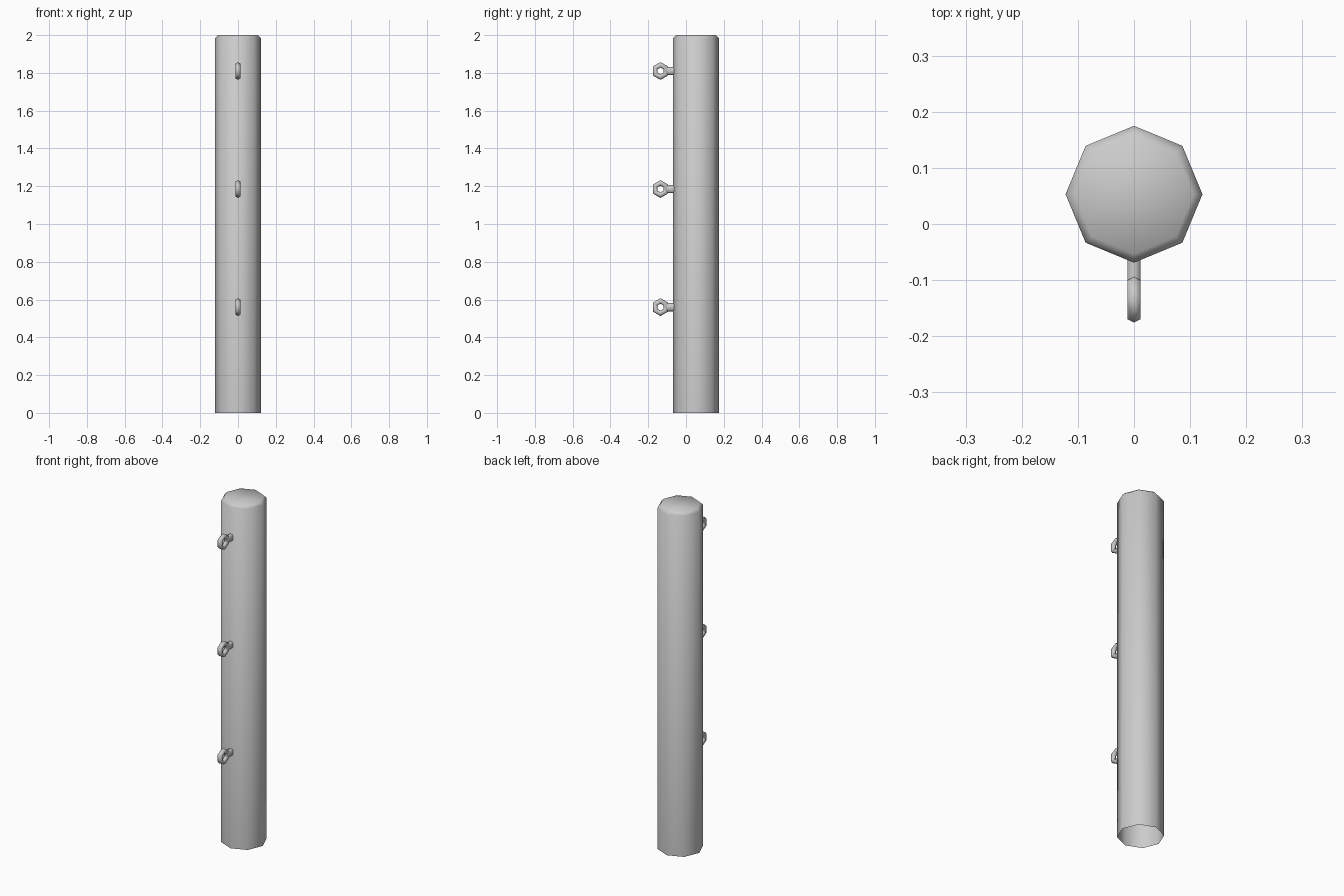
import bpy
import math

if "Cube" in bpy.data.objects:
    bpy.data.objects.remove(bpy.data.objects["Cube"])

POST_Y = 0.053
EYE_Y = -0.135


def make(name, verts, faces, angle):
    mesh = bpy.data.meshes.new(name)
    mesh.from_pydata(verts, [], faces)
    obj = bpy.data.objects.new(name, mesh)
    bpy.context.collection.objects.link(obj)
    bpy.ops.object.select_all(action='DESELECT')
    obj.select_set(True)
    bpy.context.view_layer.objects.active = obj
    bpy.ops.object.mode_set(mode='EDIT')
    bpy.ops.mesh.select_all(action='SELECT')
    bpy.ops.mesh.normals_make_consistent(inside=False)
    bpy.ops.object.mode_set(mode='OBJECT')
    bpy.ops.object.shade_smooth_by_angle(angle=math.radians(angle))
    return obj


def bridge(rings, sides, closed=False):
    count = rings if closed else rings - 1
    return [(i * sides + j, i * sides + (j + 1) % sides,
             (i + 1) % rings * sides + (j + 1) % sides, (i + 1) % rings * sides + j)
            for i in range(count) for j in range(sides)]


# Octagonal post, open underneath, chamfered and capped on top
verts = [(r * math.cos(j * math.pi / 4), POST_Y + r * math.sin(j * math.pi / 4), z)
         for r, z in [(0.122, 0), (0.122, 1.984), (0.106, 2.0)] for j in range(8)]
make("post", verts, bridge(3, 8) + [tuple(range(16, 24))], 60)

# Cable eyes: hexagonal rings (radius, x) plus short necks into the post
section = [(0.047, 0), (0.040, 0.012), (0.026, 0.012),
           (0.018, 0), (0.026, -0.012), (0.040, -0.012)]
neck = [(0, 0.022), (0.012, 0.015), (0.012, -0.015),
        (0, -0.022), (-0.012, -0.015), (-0.012, 0.015)]
for n, z in enumerate((0.56, 1.185, 1.81), 1):
    verts = []
    for i in range(6):
        a = math.pi / 2 + i * math.pi / 3
        verts += [(x, EYE_Y + r * math.cos(a), z + r * math.sin(a)) for r, x in section]
    make(f"eye_ring_{n}", verts, bridge(6, 6, True), 65)
    verts = [(x, y, z + h) for y in (-0.107, -0.06) for x, h in neck]
    make(f"eye_neck_{n}", verts, bridge(2, 6), 65)
